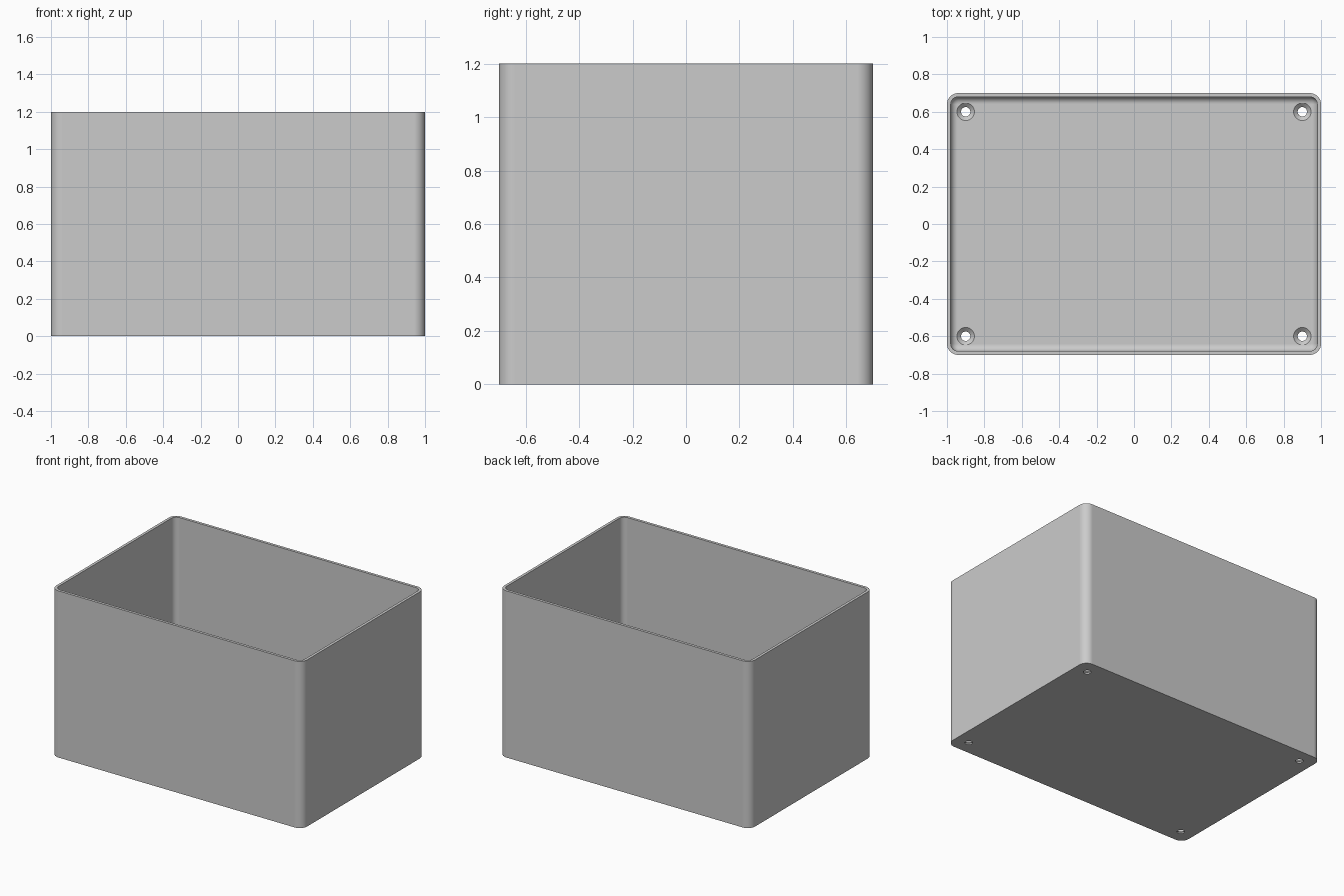
import bpy
import bmesh
from math import cos, sin, pi

cube = bpy.data.objects.get("Cube")
if cube:
    bpy.data.objects.remove(cube, do_unlink=True)

HALF_X, HALF_Y, HEIGHT = 1.0, 0.7, 1.2
CORNER, WALL, FLOOR, FILLET = 0.06, 0.02, 0.03, 0.038
STEPS = 8

grey = bpy.data.materials.new("light grey")
grey.use_nodes = True
colour = (0.6, 0.6, 0.6, 1)
grey.diffuse_color = colour
grey.node_tree.nodes["Principled BSDF"].inputs["Base Color"].default_value = colour


def rounded_ring(inset, z):
    """Rounded rectangle, offset inward from the outer wall."""
    radius = CORNER - inset
    cx, cy = HALF_X - CORNER, HALF_Y - CORNER
    points = []
    for quarter, (sx, sy) in enumerate([(1, 1), (-1, 1), (-1, -1), (1, -1)]):
        for i in range(STEPS + 1):
            a = (quarter + i / STEPS) * pi / 2
            points.append((sx * cx + radius * cos(a), sy * cy + radius * sin(a), z))
    return points


def circle_ring(x, y, radius, z, sides=32):
    return [(x + radius * cos(2 * pi * i / sides),
             y + radius * sin(2 * pi * i / sides), z) for i in range(sides)]


def skin(name, rings):
    """Bridge successive rings and cap both ends."""
    bm = bmesh.new()
    loops = [[bm.verts.new(p) for p in ring] for ring in rings]
    count = len(loops[0])
    for a, b in zip(loops, loops[1:]):
        for i in range(count):
            j = (i + 1) % count
            bm.faces.new((a[i], a[j], b[j], b[i]))
    bm.faces.new(loops[0][::-1])
    bm.faces.new(loops[-1])
    bmesh.ops.recalc_face_normals(bm, faces=bm.faces)
    mesh = bpy.data.meshes.new(name)
    bm.to_mesh(mesh)
    bm.free()
    mesh.materials.append(grey)
    obj = bpy.data.objects.new(name, mesh)
    bpy.context.collection.objects.link(obj)
    return obj


# Open box: outer wall, rim, inner wall, then fillet down to the floor
rings = [rounded_ring(0, 0), rounded_ring(0, HEIGHT), rounded_ring(WALL, HEIGHT)]
for i in range(STEPS + 1):
    a = i / STEPS * pi / 2
    rings.append(rounded_ring(WALL + FILLET * (1 - cos(a)),
                              FLOOR + FILLET * (1 - sin(a))))
box = skin("open_box", rings)
bpy.ops.object.select_all(action="DESELECT")
box.select_set(True)
bpy.context.view_layer.objects.active = box

# Countersunk screw holes in the four floor corners
for x in (-0.9, 0.9):
    for y in (-0.6, 0.6):
        profile = [(0.025, -0.05), (0.025, 0.01), (0.047, FLOOR), (0.047, 0.1)]
        cutter = skin("screw_hole_cutter", [circle_ring(x, y, r, z) for r, z in profile])
        cutter.hide_render = True
        cut = box.modifiers.new("screw_hole", "BOOLEAN")
        cut.operation = "DIFFERENCE"
        cut.solver = "EXACT"
        cut.object = cutter
        bpy.ops.object.modifier_apply(modifier=cut.name)
        bpy.data.objects.remove(cutter, do_unlink=True)

# Smooth corners and fillets, with flat walls kept flat
bpy.ops.object.shade_smooth_by_angle(angle=pi / 6)
weighted = box.modifiers.new("flat_walls", "WEIGHTED_NORMAL")
weighted.keep_sharp = True
